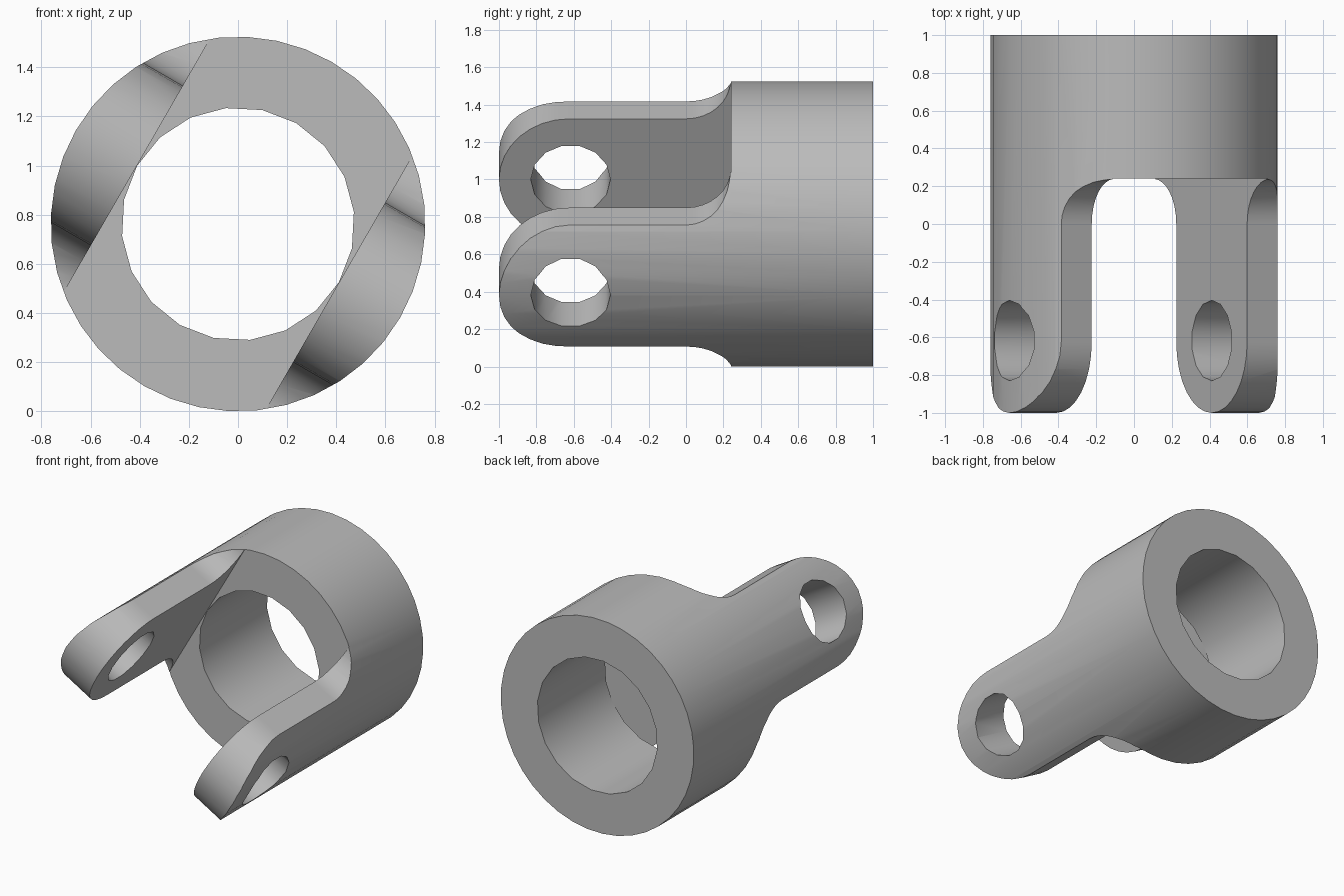
import bpy, bmesh
from math import sin, cos, pi, radians
from mathutils import Matrix

cube = bpy.data.objects.get("Cube")
if cube:
    bpy.data.objects.remove(cube)

R, BORE, GAP = 0.762, 0.474, 0.475     # outer radius, bore radius, half gap between arms
W, SHOULDER, PIN = 0.375, 0.24, 0.213  # arm half width, ring front, pin hole radius
TIP_Y = W - 1
TILT = Matrix.Translation((0, 0, R)) @ Matrix.Rotation(radians(30), 4, "Y")

grey = bpy.data.materials.new("plain grey")
grey.use_nodes = True
colour = (0.5, 0.5, 0.5, 1)
grey.diffuse_color = colour
grey.node_tree.nodes["Principled BSDF"].inputs["Base Color"].default_value = colour


def prism(name, outline, axis, low, high):
    """Extrude a 2D outline along axis x (outline is y, z) or y (outline is x, z)."""
    bm = bmesh.new()
    place = (lambda a, b: (low, a, b)) if axis == "x" else (lambda a, b: (a, low, b))
    face = bm.faces.new([bm.verts.new(place(a, b)) for a, b in outline])
    moved = bmesh.ops.extrude_face_region(bm, geom=[face])["geom"]
    step = (high - low, 0, 0) if axis == "x" else (0, high - low, 0)
    bmesh.ops.translate(bm, vec=step, verts=[g for g in moved if isinstance(g, bmesh.types.BMVert)])
    bmesh.ops.recalc_face_normals(bm, faces=bm.faces)
    mesh = bpy.data.meshes.new(name)
    bm.to_mesh(mesh)
    bm.free()
    mesh.materials.append(grey)
    mesh.transform(TILT)
    obj = bpy.data.objects.new(name, mesh)
    bpy.context.collection.objects.link(obj)
    return obj


def arc(cx, cy, r, start, end, n):
    angles = [radians(start + (end - start) * i / n) for i in range(n + 1)]
    return [(cx + r * cos(a), cy + r * sin(a)) for a in angles]


def circle(cx, cy, r, n):
    return arc(cx, cy, r, 0, 360, n)[:-1]


# Fork outline: rounded tip, straight arm, flared shoulder, wide ring
fillet = SHOULDER - 0.002
half = arc(TIP_Y, 0, W, 180, 90, 8) + arc(0, W + fillet, fillet, -90, 0, 8)
half += [(fillet, 1), (1.2, 1)]
outline = half + [(y, -v) for y, v in reversed(half[1:])]

body = prism("clevis_body", circle(0, 0, R, 40), "y", -1.1, 1)
cutters = [
    (prism("fork_outline_cutter", outline, "x", -1, 1), "INTERSECT"),
    (prism("slot_cutter", [(-GAP, -1), (GAP, -1), (GAP, 1), (-GAP, 1)], "y", -1.3, SHOULDER), "DIFFERENCE"),
    (prism("bore_cutter", circle(0, 0, BORE, 20), "y", 0, 1.3), "DIFFERENCE"),
    (prism("pin_hole_cutter", circle(TIP_Y + 0.008, 0, PIN, 14), "x", -1, 1), "DIFFERENCE"),
]

bpy.context.view_layer.objects.active = body
for cutter, operation in cutters:
    mod = body.modifiers.new(cutter.name, "BOOLEAN")
    mod.operation, mod.object, mod.solver = operation, cutter, "EXACT"
    bpy.ops.object.modifier_apply(modifier=mod.name)
    bpy.data.objects.remove(cutter)

# Smooth curved walls, crisp rims
bpy.ops.object.select_all(action="DESELECT")
body.select_set(True)
bpy.ops.object.shade_smooth_by_angle(angle=radians(30))
